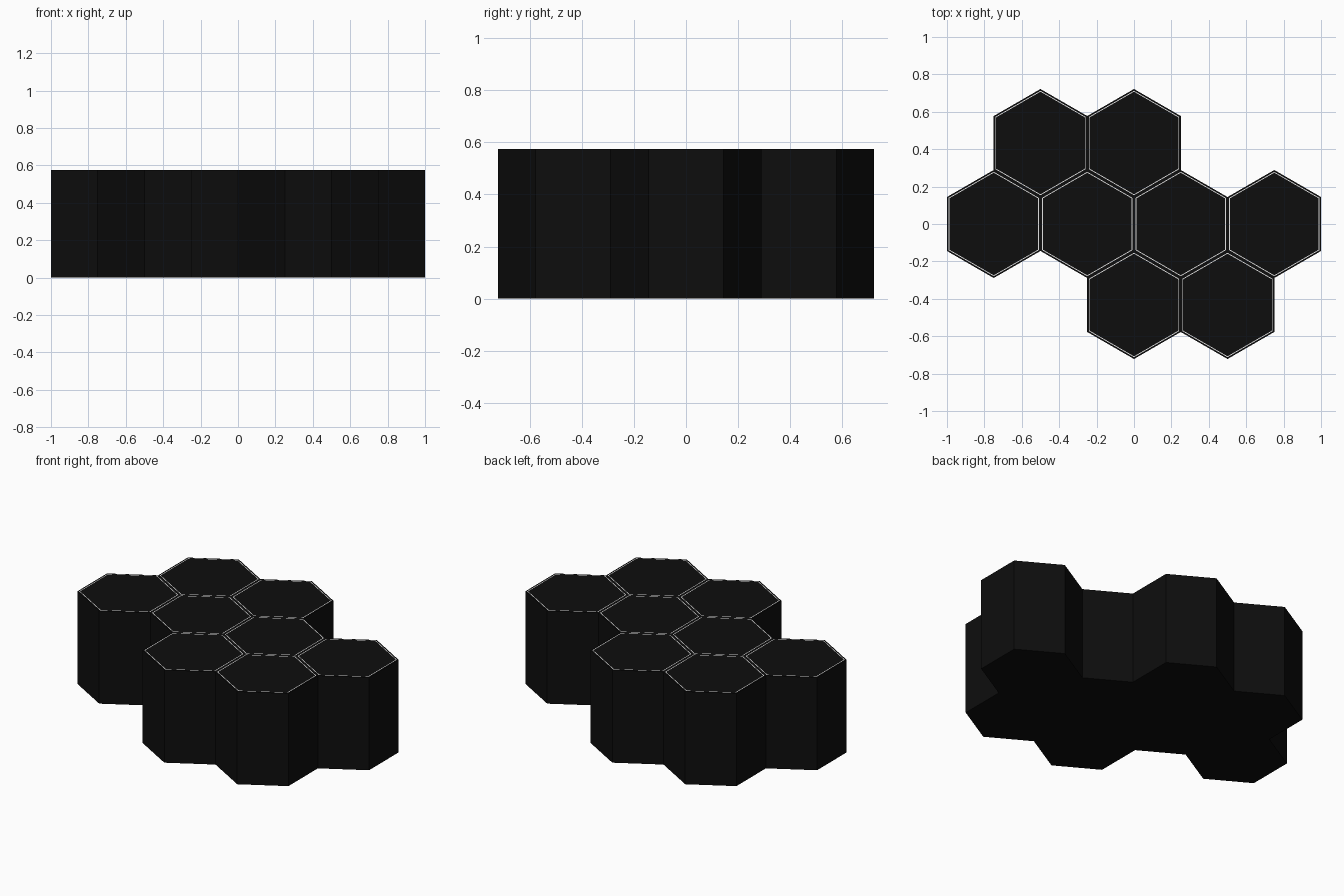
import bpy, bmesh, math

if "Cube" in bpy.data.objects:
    bpy.data.objects.remove(bpy.data.objects["Cube"])

SPACING = 0.5                       # flat-to-flat width of one column
RADIUS = SPACING / math.sqrt(3)     # centre to corner
ROW = RADIUS * 1.5                  # distance between rows
HEIGHT = 0.575


def material(name, rgb):
    m = bpy.data.materials.new(name)
    m.diffuse_color = (*rgb, 1)
    m.use_nodes = True
    m.node_tree.nodes["Principled BSDF"].inputs["Base Color"].default_value = m.diffuse_color
    return m


black = material("near_black", (0.004, 0.004, 0.004))
white = material("white_line", (0.9, 0.9, 0.9))


def hex_column(name, x, y):
    # pointy-ended hexagonal prism standing on the ground
    bm = bmesh.new()
    ring = [bm.verts.new((RADIUS * math.sin(i * math.pi / 3),
                          RADIUS * math.cos(i * math.pi / 3), 0)) for i in range(6)]
    base = bm.faces.new(ring)
    ext = bmesh.ops.extrude_face_region(bm, geom=[base], use_keep_orig=True)
    bmesh.ops.translate(bm, vec=(0, 0, HEIGHT),
                        verts=[v for v in ext["geom"] if isinstance(v, bmesh.types.BMVert)])
    bmesh.ops.recalc_face_normals(bm, faces=bm.faces)
    top = max(bm.faces, key=lambda f: f.calc_center_median().z)
    # dark rim, then a thin white outline on the top face
    bmesh.ops.inset_region(bm, faces=[top], thickness=0.0095)
    outline = bmesh.ops.inset_region(bm, faces=[top], thickness=0.005)["faces"]
    for f in outline:
        f.material_index = 1
    top.material_index = 0
    mesh = bpy.data.meshes.new(name)
    bm.to_mesh(mesh)
    bm.free()
    mesh.materials.append(black)
    mesh.materials.append(white)
    obj = bpy.data.objects.new(name, mesh)
    obj.location = (x, y, 0)
    bpy.context.collection.objects.link(obj)


# back, middle and front rows of the cluster
rows = {"back": (ROW, (-0.5, 0)),
        "middle": (0, (-0.75, -0.25, 0.25, 0.75)),
        "front": (-ROW, (0, 0.5))}
for row, (y, xs) in rows.items():
    for i, x in enumerate(xs, 1):
        hex_column(f"{row}_column_{i}", x, y)
